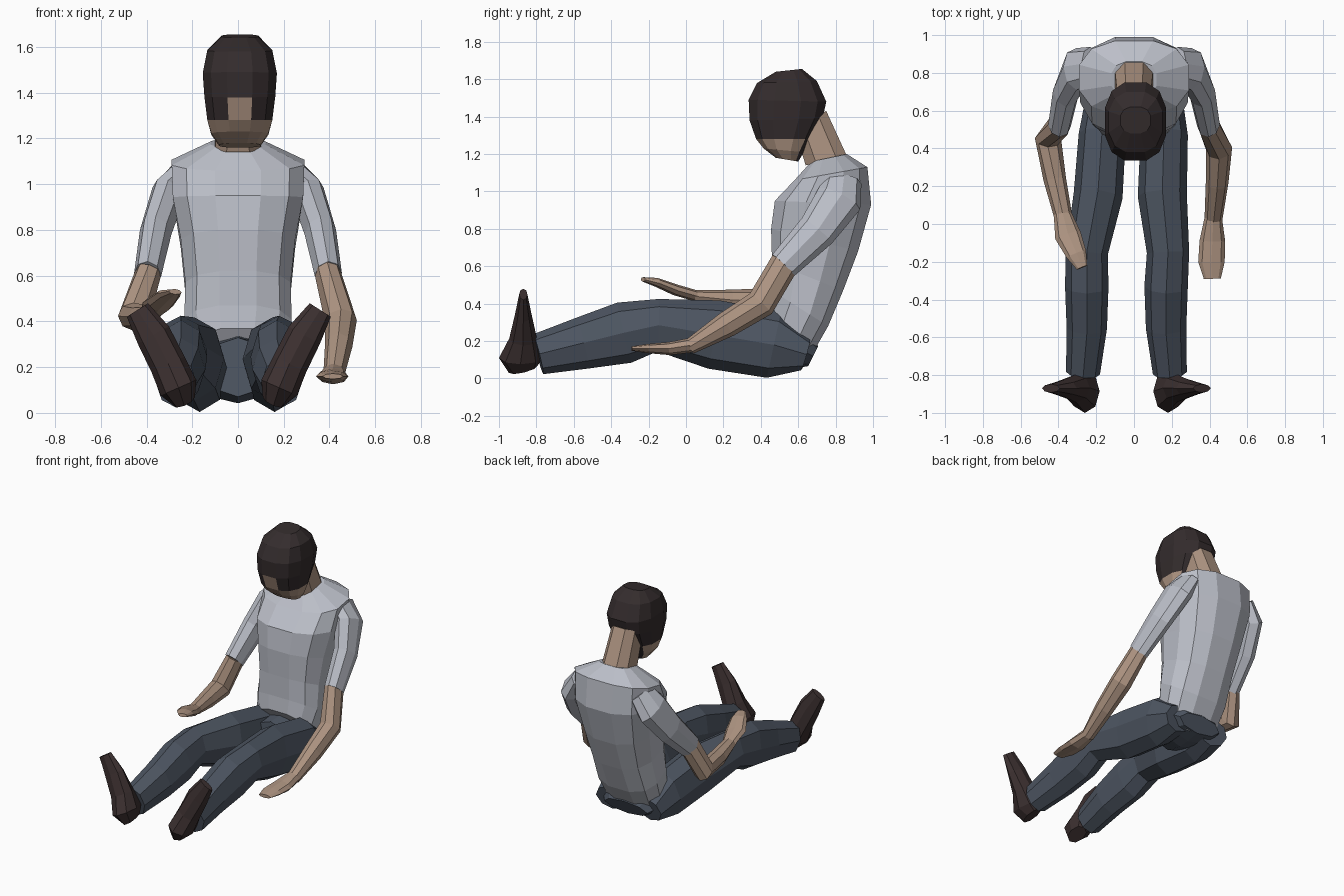
import bpy, bmesh, math
from mathutils import Vector as V


def mat(name, r, g, b):
    m = bpy.data.materials.new(name)
    m.diffuse_color = (r, g, b, 1)
    return m


SHIRT = mat("light_grey_cloth", 0.50, 0.52, 0.58)
SKIN = mat("skin", 0.42, 0.295, 0.22)
PANTS = mat("dark_blue_cloth", 0.075, 0.092, 0.122)
HAIR = mat("dark_brown_hair", 0.034, 0.025, 0.026)
SHOE = mat("dark_brown_leather", 0.044, 0.029, 0.029)


def loft(name, rings, mats, rule=None):
    """Skin a list of point rings, cap both ends, colour faces by rule."""
    bm = bmesh.new()
    rows = [[bm.verts.new(p) for p in r] for r in rings]
    n = len(rows[0])
    for a, b in zip(rows, rows[1:]):
        for i in range(n):
            j = (i + 1) % n
            bm.faces.new((a[i], a[j], b[j], b[i]))
    bm.faces.new(rows[0])
    bm.faces.new(rows[-1])
    bmesh.ops.recalc_face_normals(bm, faces=bm.faces)
    if rule:
        for f in bm.faces:
            f.material_index = rule(f.calc_center_median())
    me = bpy.data.meshes.new(name)
    bm.to_mesh(me)
    bm.free()
    for m in mats:
        me.materials.append(m)
    ob = bpy.data.objects.new(name, me)
    bpy.context.collection.objects.link(ob)
    return ob


def body(name, sections, mats, rule=None, n=12, p=0.8, cx=0.0):
    """Sections: front y, z, back y, z, half width. A flat face looks forward."""
    k = math.cos(math.pi / n) ** p
    rings = []
    for fy, fz, by, bz, hw in sections:
        mid = V((cx, (fy + by) / 2, (fz + bz) / 2))
        half = V((0, (fy - by) / 2, (fz - bz) / 2))
        ring = []
        for i in range(n):
            a = (i + 0.5) * 2 * math.pi / n
            c, s = math.cos(a), math.sin(a)
            c = math.copysign(abs(c) ** p, c) / k
            s = math.copysign(abs(s) ** p, s) / k
            ring.append(mid + V((hw * c, 0, 0)) + half * s)
        rings.append(ring)
    return loft(name, rings, mats, rule)


def limb(name, path, m, n=8):
    """Path: x, y, z, half width (sideways), half depth."""
    pts = [V(q[:3]) for q in path]
    rings = []
    for i, q in enumerate(path):
        t = (pts[min(i + 1, len(pts) - 1)] - pts[max(i - 1, 0)]).normalized()
        u = (V((1, 0, 0)) - t * t.x).normalized()
        w = t.cross(u)
        rings.append([pts[i] + u * q[3] * math.cos(2 * math.pi * k / n)
                      + w * q[4] * math.sin(2 * math.pi * k / n) for k in range(n)])
    return loft(name, rings, [m])


# shirt body
body("shirt", [(0.45, 0.37, 0.64, 0.07, 0.21),
               (0.46, 0.47, 0.76, 0.28, 0.235),
               (0.46, 0.62, 0.84, 0.47, 0.23),
               (0.455, 0.80, 0.92, 0.68, 0.25),
               (0.475, 0.95, 0.99, 0.93, 0.285),
               (0.58, 1.06, 0.97, 1.13, 0.29),
               (0.67, 1.16, 0.86, 1.20, 0.12)], [SHIRT])

# neck
body("neck", [(0.64, 1.14, 0.86, 1.19, 0.10),
              (0.57, 1.36, 0.75, 1.43, 0.09)], [SKIN], n=8)


# head: skin on the lower face and between the fringe locks
def head_rule(c):
    face = c.z < 1.285 and c.y < 0.60
    parting = abs(c.x) < 0.03 and c.y < 0.45 and c.z < 1.38
    return 1 if face or parting else 0


body("head", [(0.48, 1.18, 0.60, 1.16, 0.09),
              (0.415, 1.23, 0.63, 1.21, 0.125),
              (0.375, 1.28, 0.67, 1.28, 0.142),
              (0.34, 1.38, 0.73, 1.39, 0.155),
              (0.335, 1.49, 0.75, 1.48, 0.162),
              (0.38, 1.58, 0.70, 1.59, 0.142),
              (0.48, 1.64, 0.62, 1.655, 0.08)], [HAIR, SKIN], head_rule, cx=0.008)

# hips
limb("hips", [(0, 0.36, 0.20, 0.16, 0.13), (0, 0.50, 0.19, 0.22, 0.15),
              (0, 0.60, 0.16, 0.23, 0.12), (0, 0.68, 0.12, 0.17, 0.06)], PANTS)

# legs and shoes: the second side is mirrored and splayed a little further out
LEG = [(0.15, 0.64, 0.13, 0.11, 0.09), (0.16, 0.47, 0.18, 0.125, 0.18),
       (0.15, 0.15, 0.235, 0.13, 0.185), (0.18, -0.15, 0.285, 0.112, 0.14),
       (0.17, -0.33, 0.245, 0.115, 0.165), (0.17, -0.55, 0.19, 0.107, 0.14),
       (0.19, -0.79, 0.13, 0.09, 0.11)]
FOOT = [(0.155, -0.87, 0.05, 0.05, 0.08), (0.18, -0.885, 0.11, 0.085, 0.115),
        (0.225, -0.87, 0.21, 0.08, 0.075), (0.29, -0.87, 0.34, 0.078, 0.045),
        (0.36, -0.87, 0.45, 0.055, 0.022)]
for side, s, splay in (("left", 1, 0.0), ("right", -1, 0.08)):
    for part, path, m in (("trouser_leg", LEG, PANTS), ("shoe", FOOT, SHOE)):
        moved = [(s * (x + splay * min(1, max(0, (0.55 - y) / 0.8))), y, z, w, d)
                 for x, y, z, w, d in path]
        limb(side + "_" + part, moved, m)

# sleeves
SLEEVE = [(0.23, 0.84, 1.06, 0.06, 0.10), (0.305, 0.82, 0.96, 0.075, 0.125),
          (0.36, 0.70, 0.79, 0.07, 0.105), (0.395, 0.52, 0.605, 0.06, 0.082)]
for side, s in (("left", 1), ("right", -1)):
    limb(side + "_sleeve", [(s * q[0],) + q[1:] for q in SLEEVE], SHIRT)

# bare forearms with flat hands, one hanging low, one resting over the thigh
limb("left_forearm", [(0.39, 0.53, 0.62, 0.057, 0.078), (0.45, 0.40, 0.40, 0.07, 0.08),
                      (0.44, 0.22, 0.29, 0.06, 0.07), (0.42, 0.02, 0.17, 0.047, 0.042)], SKIN)
limb("left_hand", [(0.42, 0.04, 0.18, 0.045, 0.04), (0.415, -0.09, 0.16, 0.068, 0.035),
                   (0.41, -0.20, 0.16, 0.07, 0.025), (0.415, -0.29, 0.16, 0.045, 0.012)], SKIN)
limb("right_forearm", [(-0.39, 0.53, 0.62, 0.057, 0.078), (-0.455, 0.45, 0.42, 0.07, 0.075),
                       (-0.42, 0.24, 0.42, 0.06, 0.055), (-0.375, 0.04, 0.44, 0.048, 0.032)], SKIN)
limb("right_hand", [(-0.38, 0.06, 0.44, 0.046, 0.03), (-0.35, -0.06, 0.475, 0.07, 0.03),
                    (-0.305, -0.16, 0.515, 0.055, 0.024), (-0.275, -0.23, 0.53, 0.03, 0.012)], SKIN)
